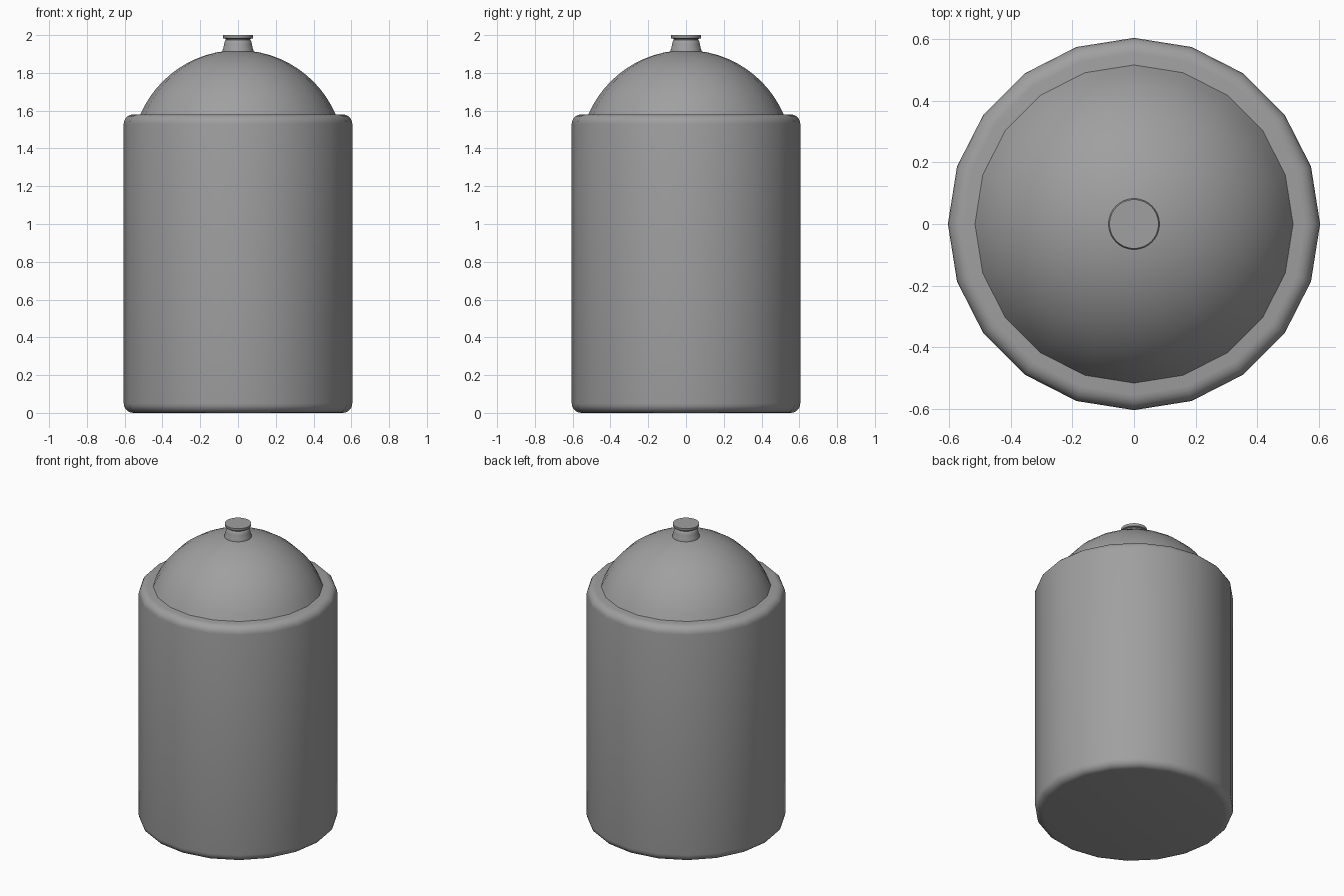
import bpy
from math import sin, cos, pi, radians, sqrt

cube = bpy.data.objects.get("Cube")
if cube:
    bpy.data.objects.remove(cube, do_unlink=True)

grey = bpy.data.materials.new("plain_grey")
grey.use_nodes = True
grey.diffuse_color = (0.35, 0.35, 0.35, 1)
grey.node_tree.nodes["Principled BSDF"].inputs["Base Color"].default_value = (0.35, 0.35, 0.35, 1)


def lathe(name, profile, sides, smooth_angle):
    """Turn a bottom-to-top (radius, height) profile around z and cap its ends."""
    verts = [(r * cos(2 * pi * i / sides), r * sin(2 * pi * i / sides), z)
             for r, z in profile for i in range(sides)]
    faces = []
    for k in range(len(profile) - 1):
        a, b = k * sides, (k + 1) * sides
        for i in range(sides):
            j = (i + 1) % sides
            faces.append((a + i, a + j, b + j, b + i))
    faces.append(tuple(reversed(range(sides))))
    faces.append(tuple(range(len(verts) - sides, len(verts))))
    mesh = bpy.data.meshes.new(name)
    mesh.from_pydata(verts, [], faces)
    mesh.materials.append(grey)
    obj = bpy.data.objects.new(name, mesh)
    bpy.context.collection.objects.link(obj)
    bpy.ops.object.select_all(action="DESELECT")
    obj.select_set(True)
    bpy.context.view_layer.objects.active = obj
    bpy.ops.object.shade_smooth_by_angle(angle=radians(smooth_angle))
    return obj


# Jar body with rounded rims
radius, height, bevel, steps = 0.605, 1.58, 0.05, 5
arc = [i * pi / 2 / steps for i in range(steps + 1)]
low = [(radius - bevel + bevel * sin(t), bevel - bevel * cos(t)) for t in arc]
high = [(r, height - z) for r, z in reversed(low)]
lathe("jar_body", low + high, 20, 40)

# Domed lid, a spherical cap
base, rise, rings = 0.517, 0.34, 12
ball = (base ** 2 + rise ** 2) / (2 * rise)
centre = height + rise - ball
lid = []
for i in range(rings):
    z = height + rise * sin(i / rings * pi / 2)
    lid.append((sqrt(ball ** 2 - (z - centre) ** 2), z))
lid.append((0.005, height + rise))
lathe("domed_lid", lid, 20, 40)

# Turned knob with a waist and a flat cap
knob = [(0.083, 1.90), (0.083, 1.918), (0.078, 1.93), (0.074, 1.95), (0.070, 1.968),
        (0.064, 1.974), (0.066, 1.98), (0.078, 1.983), (0.080, 1.988), (0.080, 2.0)]
lathe("lid_knob", knob, 32, 35)
